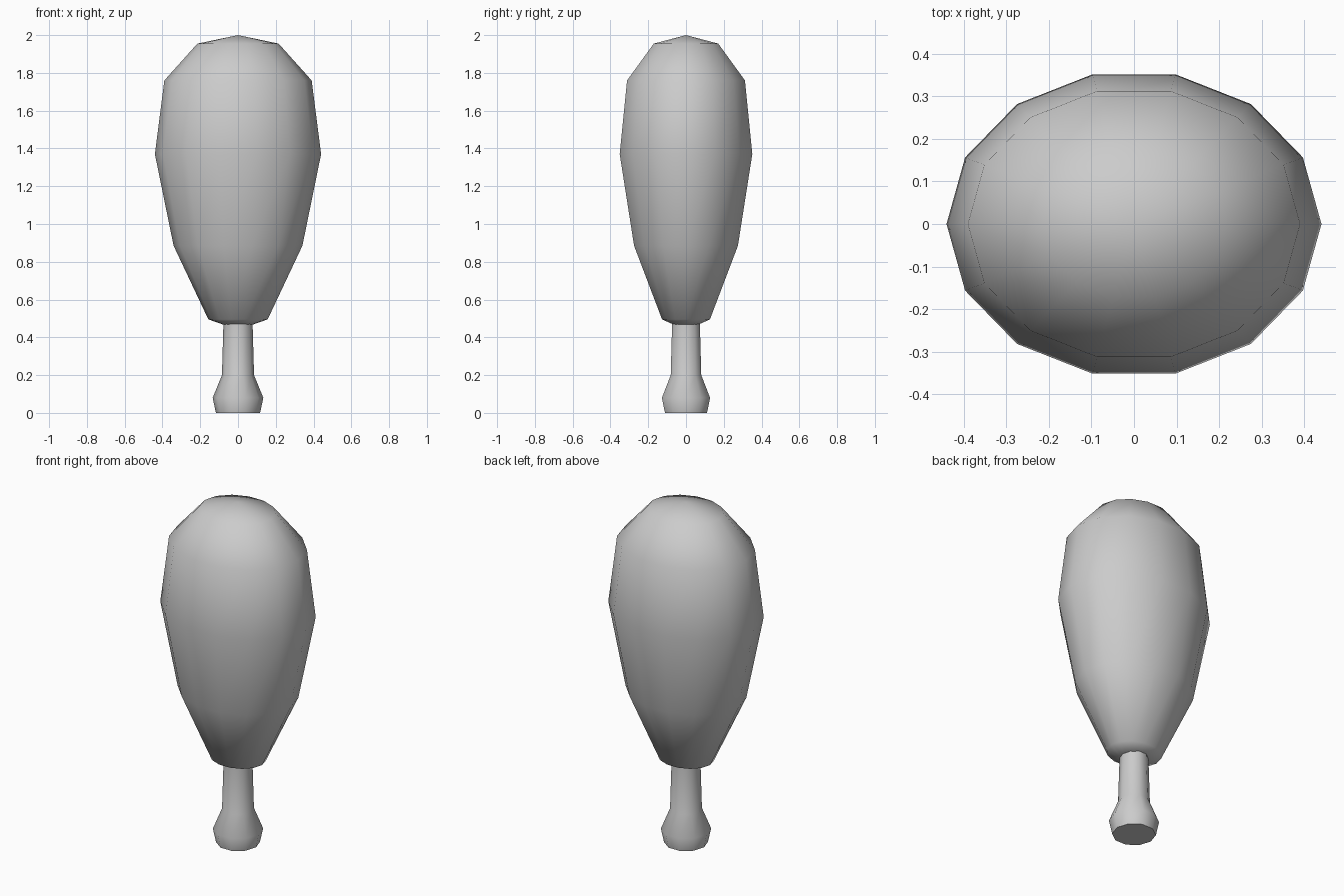
import bpy, bmesh
from math import cos, sin, tau, radians

cube = bpy.data.objects.get("Cube")
if cube:
    bpy.data.objects.remove(cube, do_unlink=True)

grey = bpy.data.materials.new("plain grey")
grey.use_nodes = True
colour = (0.6, 0.6, 0.6, 1)
grey.diffuse_color = colour
grey.node_tree.nodes["Principled BSDF"].inputs["Base Color"].default_value = colour


def lathe(name, rings, sides, tip=None, angle=50):
    """Stack elliptical rings (x radius, y radius, z); close with a cap or a tip."""
    bm = bmesh.new()
    loops = [[bm.verts.new((rx * cos(tau * i / sides), ry * sin(tau * i / sides), z))
              for i in range(sides)] for rx, ry, z in rings]
    for low, high in zip(loops, loops[1:]):
        for i in range(sides):
            j = (i + 1) % sides
            bm.faces.new((low[i], low[j], high[j], high[i]))
    bm.faces.new(loops[0][::-1])
    if tip is None:
        bm.faces.new(loops[-1])
    else:
        top = bm.verts.new((0, 0, tip))
        for i in range(sides):
            bm.faces.new((loops[-1][i], loops[-1][(i + 1) % sides], top))
    mesh = bpy.data.meshes.new(name)
    bm.to_mesh(mesh)
    bm.free()
    mesh.materials.append(grey)
    obj = bpy.data.objects.new(name, mesh)
    bpy.context.collection.objects.link(obj)
    bpy.ops.object.select_all(action="DESELECT")
    obj.select_set(True)
    bpy.context.view_layer.objects.active = obj
    bpy.ops.object.shade_smooth_by_angle(angle=radians(angle))
    return obj


# Oval body, widest above the middle and peaked at the top
lathe("body", [(0.08, 0.068, 0.468), (0.157, 0.13, 0.495), (0.341, 0.282, 0.885),
               (0.44, 0.36, 1.37), (0.39, 0.32, 1.76), (0.215, 0.175, 1.955)],
      sides=14, tip=2.0)

# Round handle with a flared knob at the foot
lathe("handle", [(r, r, z) for r, z in
                 ((0.117, 0), (0.134, 0.08), (0.085, 0.2), (0.077, 0.48))],
      sides=10)
